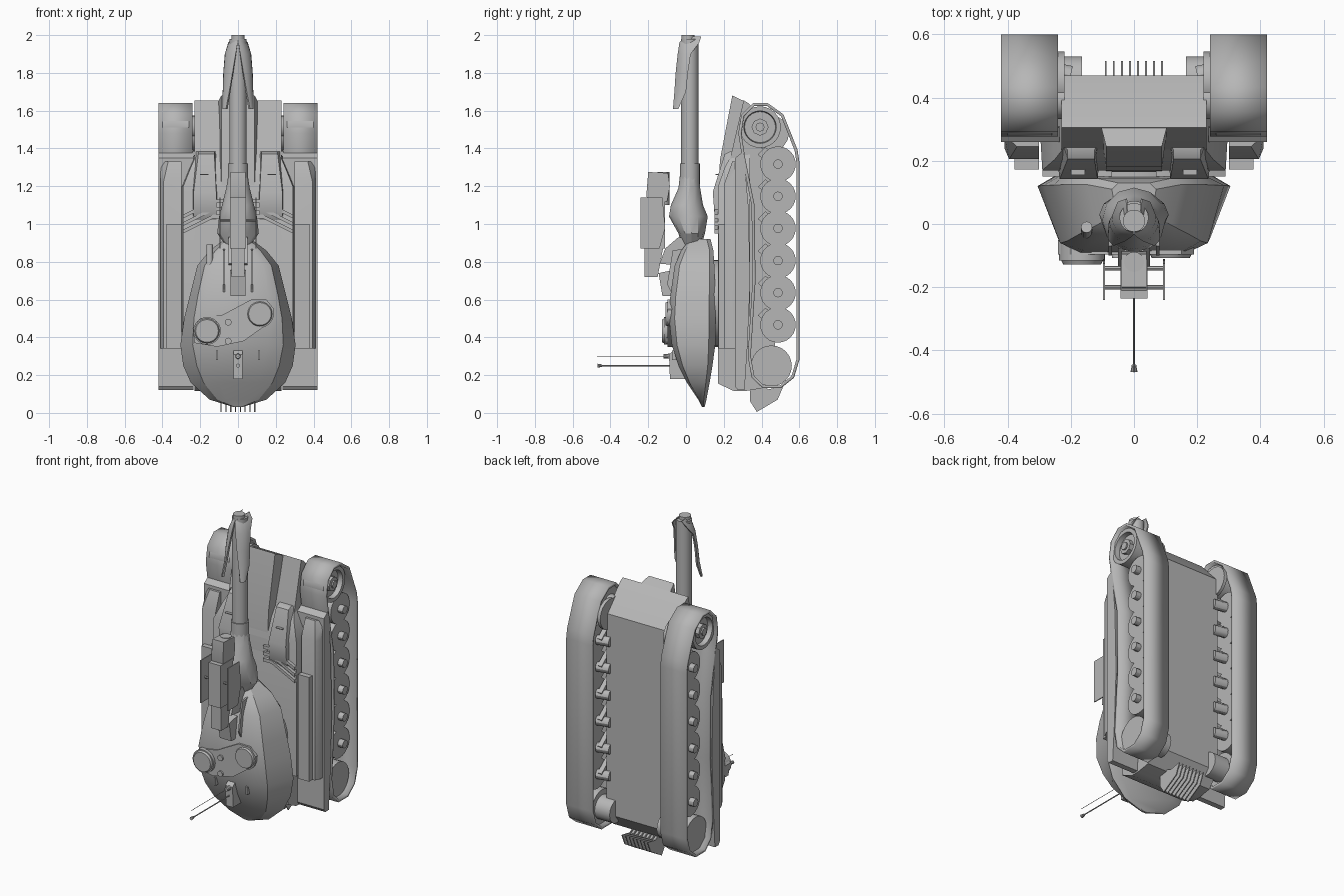
import bpy, bmesh, math
from mathutils import Vector

cube = bpy.data.objects.get("Cube")
if cube:
    bpy.data.objects.remove(cube, do_unlink=True)

grey = bpy.data.materials.new("plain grey")
grey.use_nodes = True
GREY = (0.47, 0.47, 0.47, 1)
grey.diffuse_color = GREY
grey.node_tree.nodes["Principled BSDF"].inputs["Base Color"].default_value = GREY
made = []


def finish(name, bm):
    bmesh.ops.recalc_face_normals(bm, faces=bm.faces)
    mesh = bpy.data.meshes.new(name)
    bm.to_mesh(mesh)
    bm.free()
    mesh.materials.append(grey)
    obj = bpy.data.objects.new(name, mesh)
    bpy.context.collection.objects.link(obj)
    made.append(obj)
    return obj


def loft(name, rings, caps=True):
    """Skin closed rings of equal length, one after the other."""
    bm = bmesh.new()
    rows = [[bm.verts.new(p) for p in ring] for ring in rings]
    n = len(rows[0])
    for a, b in zip(rows, rows[1:]):
        for i in range(n):
            bm.faces.new((a[i], a[(i + 1) % n], b[(i + 1) % n], b[i]))
    if caps:
        bm.faces.new(rows[0])
        bm.faces.new(rows[-1])
    return finish(name, bm)


def prism(name, profile, x0, x1, caps=True):
    """Extrude a (y, z) side profile across x."""
    return loft(name, [[(x, y, z) for y, z in profile] for x in (x0, x1)], caps)


def plate(name, outline, y0, y1):
    """Extrude an (x, z) outline through y."""
    return loft(name, [[(x, y, z) for x, z in outline] for y in (y0, y1)])


def box(name, x0, x1, y0, y1, z0, z1):
    return prism(name, [(y0, z0), (y1, z0), (y1, z1), (y0, z1)], x0, x1)


def tube(name, start, end, r0, r1=None, sides=24):
    """Cylinder or cone between two points."""
    start, end = Vector(start), Vector(end)
    turn = (end - start).to_track_quat('Z', 'Y')
    rings = []
    for c, r in ((start, r0), (end, r0 if r1 is None else r1)):
        rings.append([c + turn @ Vector((r * math.cos(t), r * math.sin(t), 0))
                      for t in (2 * math.pi * i / sides for i in range(sides))])
    return loft(name, rings)


def mirrored(obj):
    obj.modifiers.new("Mirror", 'MIRROR')
    return obj


# Hull
prism("hull", [(.33, 1.64), (.47, 1.49), (.47, .22), (.40, .13), (.31, .115), (.255, .115),
               (.17, .155), (.17, 1.05), (.23, 1.33), (.305, 1.655)], -.23, .23)
loft("rear_deck_hump", [[(s * w, y, h) for s, w, y, h in
                         ((-1, .11, .33, low), (-1, .088, top, z), (1, .088, top, z), (1, .11, .33, low))]
                        for top, z, low in ((.165, 1.08, 1.08), (.18, 1.34, 1.34), (.245, 1.68, 1.64))])
loft("upper_deck", [[(-w - .01, .34, z), (-w, y, z), (w, y, z), (w + .01, .34, z)]
                    for z, y, w in ((.35, .17, .29), (1.2, .17, .29), (1.3, .205, .25), (1.38, .25, .215))])
mirrored(loft("engine_cover", [[(a, .25, z), (a + .01, y, z), (b - .015, y, z), (b, .25, z)]
                               for z, y, a, b in ((1.02, .17, .105, .25), (1.06, .15, .105, .25),
                                                  (1.17, .142, .105, .25), (1.37, .205, .115, .225),
                                                  (1.385, .235, .115, .225))]))
mirrored(box("cover_handle", .155, .2, .155, .18, 1.26, 1.265))

# Chevron bars on the deck
for i in range(3):
    z = .95 + i * .04
    mirrored(plate("deck_chevron", [(.29, z), (.29, z + .02), (.13, z + .1), (.07, z + .1),
                                    (.07, z + .08), (.13, z + .08)], .15, .19))

# Fenders with stowage boxes
mirrored(prism("fender", [(.305, 1.385), (.33, 1.1), (.34, .7), (.325, .35), (.31, .12),
                          (.275, .12), (.26, .14), (.26, 1.35)], .235, .42))
mirrored(loft("side_box", [[(.3, .29, z), (.3, y, z), (x1, y, z), (.41, y + .035, z), (.41, .29, z)]
                           for x1, y, z in ((.395, .205, .34), (.395, .205, 1.22), (.37, .245, 1.33))]))
mirrored(box("side_box_lid", .3, .378, .172, .21, .34, 1.0))

# Tracks
track_path = [(.285, 1.48), (.30, 1.575), (.36, 1.633), (.43, 1.633), (.51, 1.575), (.583, 1.39),
              (.592, 1.33), (.592, .28), (.565, .19), (.50, .138), (.41, .138), (.355, .19),
              (.335, .30), (.36, .7), (.355, 1.1), (.305, 1.35)]
track = prism("track", track_path, .24, .42, caps=False)
band = track.modifiers.new("Thickness", 'SOLIDIFY')
band.thickness, band.offset = .016, 0
mirrored(track)

# Road wheels with hubs and suspension arms
for i in range(6):
    z = .466 + i * .1702
    mirrored(tube("road_wheel", (.28, .487, z), (.375, .487, z), .094))
    mirrored(tube("wheel_hub", (.375, .487, z), (.41, .487, z), .025, sides=12))
    mirrored(tube("wheel_axle", (.2, .47, z), (.28, .487, z), .03, sides=12))
    mirrored(prism("suspension_arm", [(.38, z + .05), (.42, z + .09), (.51, z + .02), (.48, z - .03)],
                   .235, .265))

# Idlers and sprockets
mirrored(tube("idler_wheel", (.27, .452, .249), (.385, .452, .249), .108))
mirrored(tube("idler_mount", (.165, .455, .249), (.27, .455, .249), .075, sides=16))
rim = [[(x, .392 + r * math.cos(t), 1.513 + r * math.sin(t))
        for t in (math.pi * i / 12 for i in range(24))]
       for x, r in ((.26, .085), (.26, .11), (.4, .11), (.4, .086), (.37, .082), (.37, .05))]
mirrored(loft("sprocket_wheel", rim))
mirrored(tube("sprocket_hub", (.36, .392, 1.513), (.395, .392, 1.513), .045, sides=8))
mirrored(tube("sprocket_cap", (.395, .392, 1.513), (.405, .392, 1.513), .024, sides=8))
mirrored(tube("sprocket_mount", (.22, .45, 1.48), (.24, .45, 1.48), .095, sides=16))
mirrored(tube("sprocket_axle", (.22, .392, 1.513), (.27, .392, 1.513), .06, sides=16))

# Bladed grille at the nose
for i in range(8):
    x = -.0925 + i * .0255
    prism("grille_blade", [(.34, .12), (.375, .16), (.435, .125), (.515, .14), (.485, .07),
                           (.375, .005), (.34, .06)], x, x + .006)
prism("grille_back", [(.35, .12), (.375, .15), (.43, .115), (.43, .09), (.37, .07)], -.09, .09)

# Turret: sections (z, half width, roof y, roof half width, edge y, base y, base half width)
sections = [(.03, .02, .085, .015, .092, .098, .015), (.07, .15, .065, .06, .094, .108, .11),
            (.16, .25, .005, .1, .105, .125, .18), (.25, .29, -.04, .13, .115, .14, .22),
            (.36, .305, -.075, .16, .12, .155, .245), (.5, .285, -.09, .17, .122, .155, .23),
            (.62, .255, -.083, .16, .123, .155, .22), (.78, .215, -.06, .13, .125, .15, .19),
            (.86, .15, -.025, .08, .125, .145, .12), (.92, .07, .02, .04, .11, .13, .05)]
rings = []
for z, w, roof, rw, edge, base, bw in sections:
    mid = (rw + (w - rw) * .55, roof + (edge - roof) * .14)
    half = [(rw, roof), mid, (w, edge), (bw, base)]
    rings.append([(x, y, z) for x, y in half] + [(-x, y, z) for x, y in reversed(half)])
loft("turret", rings)
tube("turret_ring", (0, .14, .58), (0, .19, .58), .23, sides=32)
tube("roof_launcher", (-.15, -.03, .77), (-.15, -.01, .89), .018, sides=12)

# Hatches on a shared roof plate
plate("hatch_plate", [(-.23, .37), (-.11, .35), (.03, .38), (.17, .48), (.19, .55), (.15, .6),
                      (.07, .6), (-.08, .52), (-.2, .5), (-.24, .45)], -.097, -.05)
for x, z, y in ((-.164, .434, -.128), (.116, .524, -.108)):
    tube("hatch", (x, -.04, z), (x, y + .012, z), .073)
    tube("hatch_lid", (x, y + .012, z), (x, y, z), .066, .06)
for z in (.38, .48):
    tube("roof_bolt", (-.052, -.09, z), (-.052, -.107, z), .018, sides=12)

# Antennas and their mount
prism("antenna_mount", [(.03, .18), (-.085, .18), (-.09, .31), (-.06, .335), (0, .335)], -.025, .025)
tube("antenna", (0, -.08, .25), (0, -.46, .25), .0035, sides=8)
tube("antenna_tip", (0, -.445, .25), (0, -.468, .25), .007, .011, sides=10)
tube("thin_antenna", (0, -.05, .3), (0, -.47, .3), .0015, sides=6)
tube("antenna_base", (0, -.05, .3), (0, -.12, .3), .017, .012, sides=10)
mirrored(box("roof_peg", .105, .117, -.075, -.03, .28, .33))

# Main gun: barrel, sleeve and mantlet
GY = .02
tube("barrel", (0, GY, 1.1), (0, GY, 1.98), .046)
tube("barrel_sleeve", (0, GY, 1.18), (0, GY, 1.32), .053)
mantlet_levels = [(.88, .06, -.02, .08), (.95, .11, -.04, .1), (1.04, .1, -.09, .115),
                  (1.1, .085, -.08, .09), (1.19, .062, -.04, .075), (1.28, .048, -.03, .068)]
loft("mantlet", [[(w * math.cos(t), (a + b) / 2 + (b - a) / 2 * math.sin(t), z)
                  for t in (math.pi * i / 6 for i in range(12))] for z, w, a, b in mantlet_levels])

# Muzzle cover: two flaps that part towards the bottom
flap = []
for z, w, front, back, sweep in ((1.61, .083, -.085, -.04, 40), (1.7, .081, -.075, .0, 55),
                                 (1.8, .078, -.06, .01, 68), (1.9, .07, -.045, .025, 80),
                                 (1.96, .052, -.035, .07, 88), (1.992, .025, -.01, .08, 88)):
    arch = [math.radians(sweep * i / 5) for i in range(6)]
    flap.append([(w * math.cos(t), back + (front - back) * math.sin(t), z) for t in arch] +
                [(.86 * w * math.cos(t), back + (front + .012 - back) * math.sin(t), z)
                 for t in reversed(arch)])
mirrored(loft("muzzle_flap", flap))
tube("muzzle_ring", (0, GY - .01, 1.96), (0, GY - .01, 2.0), .035)

# Roof weapon station with side shields
prism("weapon_head", [(-.21, 1.15), (-.2, 1.275), (-.095, 1.27), (-.085, 1.2), (-.1, 1.12), (-.2, 1.12)],
      -.04, .04)
prism("weapon_body", [(-.235, .87), (-.235, 1.14), (-.11, 1.14), (-.11, .87)], -.042, .042)
prism("weapon_foot", [(-.22, .72), (-.22, .88), (-.12, .88), (-.15, .72)], -.035, .035)
mirrored(prism("side_shield", [(-.24, .87), (-.24, 1.14), (-.125, 1.14), (-.11, .98), (-.14, .87)],
               .092, .098))
for y in (-.2, -.14):
    mirrored(tube("shield_rod", (.03, y, 1.02), (.095, y, 1.02), .007, sides=8))
tube("weapon_sight", (0, -.12, 1.1), (0, -.12, 1.275), .032, sides=16)
mirrored(prism("weapon_bracket", [(-.14, .79), (-.11, .87), (-.04, .93), (.04, .92), (-.03, .78)],
               .03, .05))
mirrored(prism("sensor_bracket", [(-.06, .6), (-.1, .68), (-.07, .86), (0, .87), (-.03, .62)], .07, .08))
prism("sensor_box", [(-.05, .62), (-.125, .62), (-.145, .74), (-.05, .76)], -.04, .04)

# Smooth the round parts, keep hard edges
bpy.ops.object.select_all(action='DESELECT')
for obj in made:
    obj.select_set(True)
bpy.context.view_layer.objects.active = made[0]
bpy.ops.object.shade_smooth_by_angle(angle=math.radians(30))
